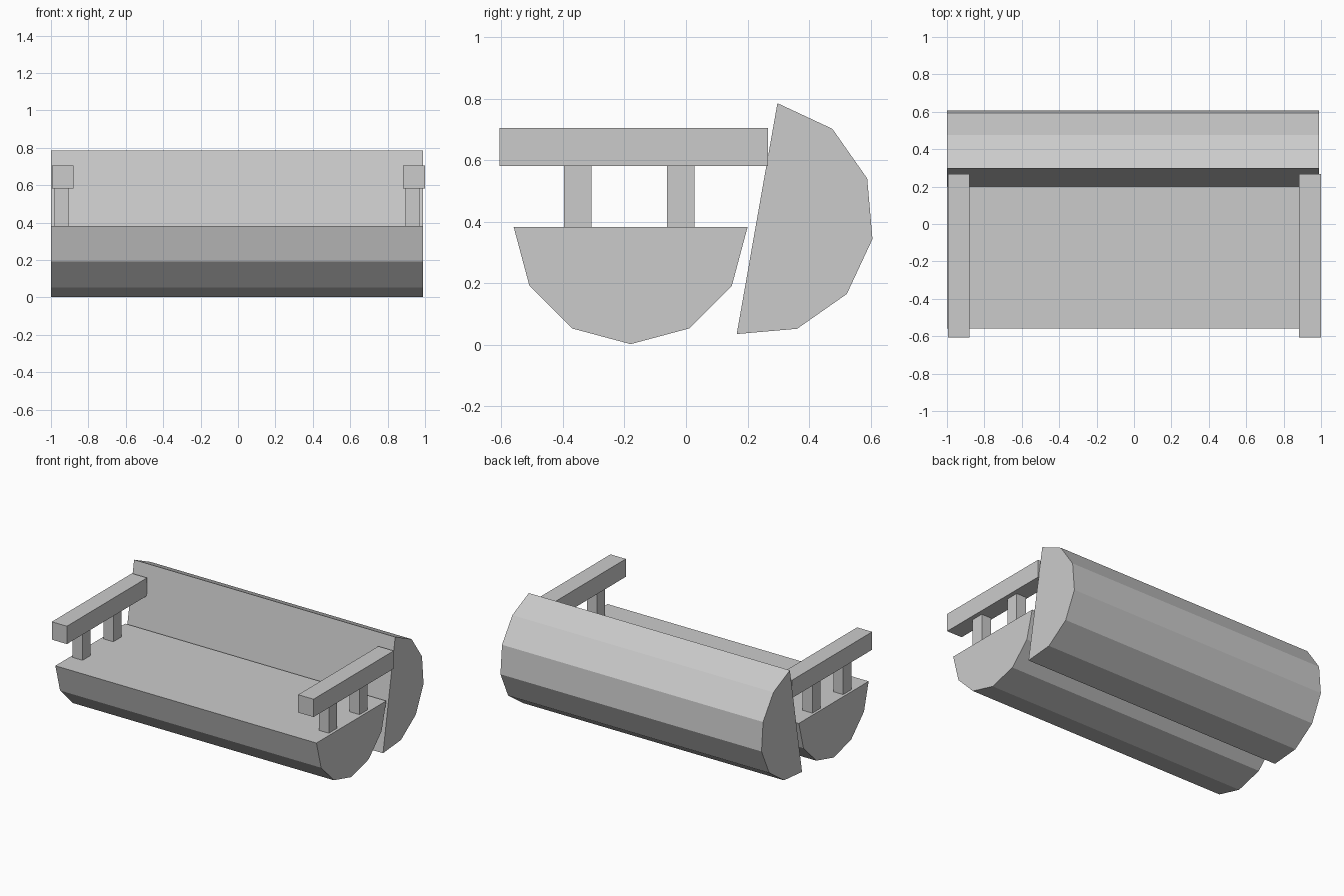
import bpy, bmesh
from math import cos, sin, radians

if "Cube" in bpy.data.objects:
    bpy.data.objects.remove(bpy.data.objects["Cube"])

X0, X1 = -1.0, 0.99


def half_log(name, cy, cz, radius, start):
    """Half of a 12-sided log along x, its flat face running through the centre."""
    bm = bmesh.new()
    ring = []
    for i in range(7):
        a = radians(start + 30 * i)
        ring.append(bm.verts.new((X0, cy + radius * cos(a), cz + radius * sin(a))))
    face = bm.faces.new(ring)
    out = bmesh.ops.extrude_face_region(bm, geom=[face])
    moved = [g for g in out["geom"] if isinstance(g, bmesh.types.BMVert)]
    bmesh.ops.translate(bm, verts=moved, vec=(X1 - X0, 0, 0))
    bmesh.ops.recalc_face_normals(bm, faces=bm.faces)
    return finish(name, bm)


def box(name, x, y, z):
    """Box from (min, max) ranges."""
    bm = bmesh.new()
    bmesh.ops.create_cube(bm, size=1)
    for v in bm.verts:
        v.co = [r[0] + (c + 0.5) * (r[1] - r[0]) for c, r in zip(v.co, (x, y, z))]
    return finish(name, bm)


def finish(name, bm):
    mesh = bpy.data.meshes.new(name)
    bm.to_mesh(mesh)
    bm.free()
    obj = bpy.data.objects.new(name, mesh)
    bpy.context.collection.objects.link(obj)
    return obj


# Split-log seat (flat side up) and leaning backrest (flat side forward)
half_log("seat", -0.18, 0.382, 0.38, 180)
half_log("backrest", 0.231, 0.41, 0.381, -100)

# Armrests, each on two posts
for side, arm_x, post_x in (("left", (-0.995, -0.88), (-0.982, -0.907)),
                            ("right", (0.883, 1.0), (0.895, 0.97))):
    box(side + "_armrest", arm_x, (-0.606, 0.267), (0.581, 0.704))
    for place, y in (("front", (-0.397, -0.308)), ("rear", (-0.062, 0.027))):
        box(f"{side}_{place}_post", post_x, y, (0.375, 0.585))
